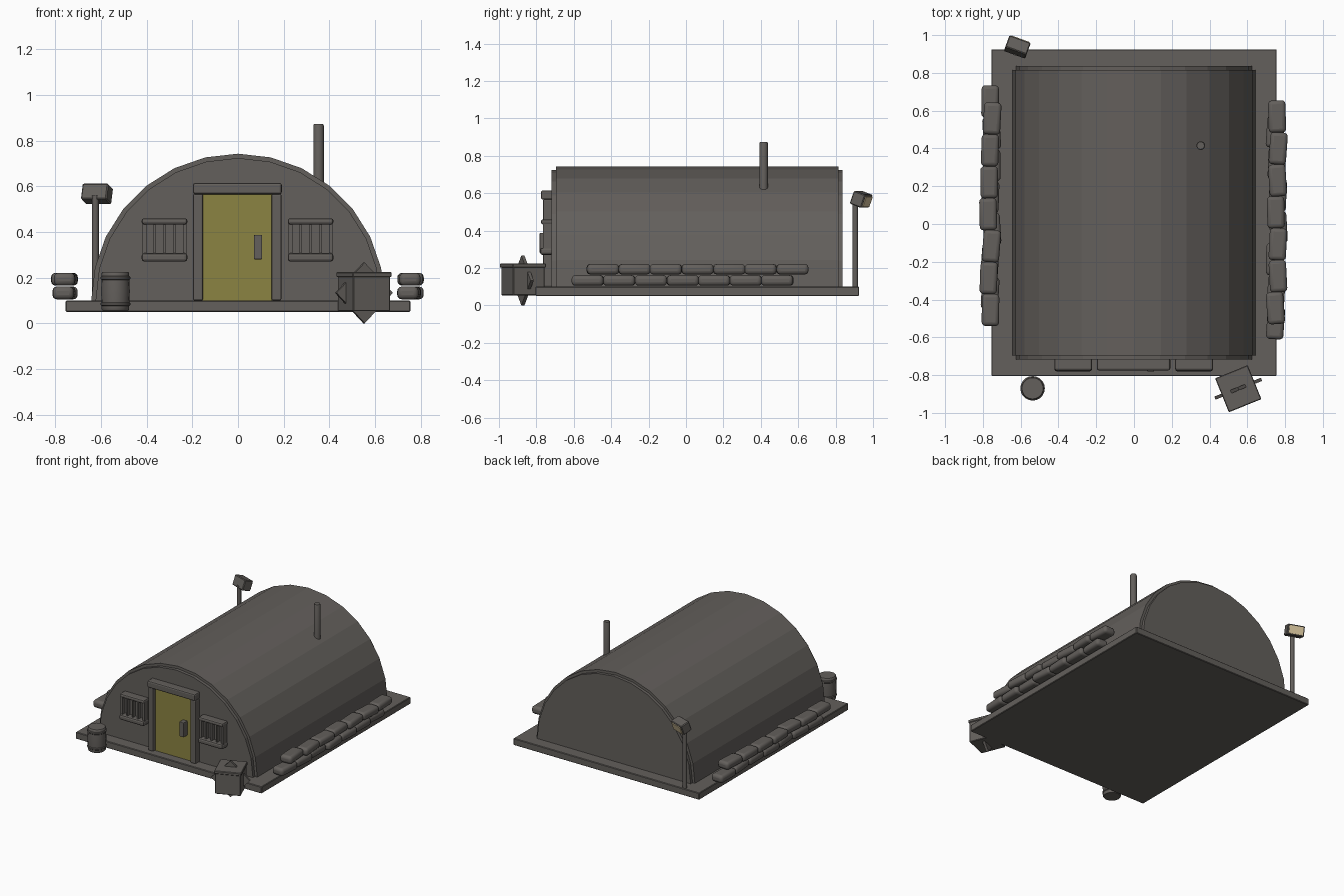
import bpy, bmesh, math, random
from mathutils import Matrix, Vector

if "Cube" in bpy.data.objects:
    bpy.data.objects.remove(bpy.data.objects["Cube"])
random.seed(4)
R = math.radians


def material(name, rgb):
    m = bpy.data.materials.new(name)
    m.diffuse_color = (*rgb, 1)
    m.use_nodes = True
    m.node_tree.nodes["Principled BSDF"].inputs["Base Color"].default_value = m.diffuse_color
    return m


GREY = material("warm grey", (0.125, 0.115, 0.106))
DOOR = material("olive yellow", (0.26, 0.23, 0.055))
LAMP = material("lamp cream", (0.66, 0.54, 0.33))


def finish(name, bm, mat, loc=(0, 0, 0), rot=(0, 0, 0), bevel=0, seg=2, smooth=False):
    bmesh.ops.recalc_face_normals(bm, faces=bm.faces)
    me = bpy.data.meshes.new(name)
    bm.to_mesh(me)
    bm.free()
    me.materials.append(mat)
    ob = bpy.data.objects.new(name, me)
    bpy.context.collection.objects.link(ob)
    ob.location, ob.rotation_euler = loc, rot
    if bevel:
        b = ob.modifiers.new("bevel", 'BEVEL')
        b.width, b.segments = bevel, seg
    if smooth:
        bpy.ops.object.select_all(action='DESELECT')
        ob.select_set(True)
        bpy.context.view_layer.objects.active = ob
        bpy.ops.object.shade_smooth_by_angle(angle=R(40))
    return ob


def box(name, size, loc, mat=GREY, rot=(0, 0, 0), bevel=0, seg=2, smooth=False):
    bm = bmesh.new()
    bmesh.ops.create_cube(bm, size=1)
    bmesh.ops.scale(bm, vec=size, verts=bm.verts)
    return finish(name, bm, mat, loc, rot, bevel, seg, smooth)


def span(name, x, y, z, **kw):
    """Box given by its (min, max) on each axis."""
    return box(name, [b - a for a, b in (x, y, z)], [(a + b) / 2 for a, b in (x, y, z)], **kw)


def prism(name, pts, y0, y1, **kw):
    """Extrude an xz outline from y0 to y1."""
    bm = bmesh.new()
    f = bm.faces.new([bm.verts.new((x, y0, z)) for x, z in pts])
    r = bmesh.ops.extrude_face_region(bm, geom=[f])
    bmesh.ops.translate(bm, vec=(0, y1 - y0, 0),
                        verts=[v for v in r["geom"] if isinstance(v, bmesh.types.BMVert)])
    return finish(name, bm, GREY, **kw)


def lathe(name, profile, loc, n):
    """Closed solid of revolution from (radius, z) points."""
    bm = bmesh.new()
    rings = [[bm.verts.new((r * math.cos(2 * math.pi * i / n), r * math.sin(2 * math.pi * i / n), z))
              for i in range(n)] for r, z in profile]
    for a, b in zip(rings, rings[1:]):
        for i in range(n):
            j = (i + 1) % n
            bm.faces.new((a[i], a[j], b[j], b[i]))
    bm.faces.new(rings[0])
    bm.faces.new(rings[-1])
    return finish(name, bm, GREY, loc, smooth=True)


def arch(radius):
    return [(radius * math.cos(math.pi * i / 14), 0.1 + radius * math.sin(math.pi * i / 14))
            for i in range(15)]


# Ground slab and arched hut
span("base_slab", (-0.755, 0.755), (-0.805, 0.925), (0.05, 0.1), bevel=0.004, seg=1)
prism("roof_shell", arch(0.643), -0.695, 0.815)
prism("end_walls", arch(0.624), -0.718, 0.837)

# Door with its frame
span("door", (-0.155, 0.148), (-0.74, -0.71), (0.1, 0.567), mat=DOOR)
for s, x in (("left", (-0.197, -0.153)), ("right", (0.147, 0.19))):
    span("door_post_" + s, x, (-0.765, -0.71), (0.1, 0.567), bevel=0.007)
span("door_lintel", (-0.197, 0.192), (-0.775, -0.71), (0.565, 0.615), bevel=0.01)
span("door_handle", (0.07, 0.106), (-0.782, -0.735), (0.28, 0.387), bevel=0.004)

# Barred windows
for s, cx in (("left", -0.322), ("right", 0.318)):
    span("window_pane_" + s, (cx - 0.09, cx + 0.09), (-0.735, -0.71), (0.29, 0.45))
    span("window_top_rail_" + s, (cx - 0.1, cx + 0.1), (-0.775, -0.71), (0.433, 0.46), bevel=0.01)
    span("window_sill_" + s, (cx - 0.1, cx + 0.1), (-0.78, -0.71), (0.27, 0.308), bevel=0.012)
    for i in range(5):
        x = cx - 0.088 + i * 0.044
        w = 0.008 if i in (0, 4) else 0.005
        span(f"window_bar_{s}_{i}", (x - w, x + w), (-0.765, -0.72), (0.3, 0.44))

# Stove pipe
lathe("stove_pipe", [(0.023, 0.58), (0.023, 0.865), (0.02, 0.873)], (0.353, 0.415, 0), 12)

# Sandbag walls: two staggered layers on each long side
for s, sx, lower, upper in (("right", 0.755, -0.61, -0.53), ("left", -0.762, -0.45, -0.54)):
    for layer, (y0, z) in enumerate(((lower, 0.133), (upper, 0.193))):
        for i in range(7):
            loc = (sx + random.uniform(-0.011, 0.011), y0 + 0.085 + i * 0.169, z)
            box(f"sandbag_{s}_{layer}_{i}", (0.092, 0.17, 0.056), loc,
                rot=(0, 0, R(random.uniform(-5, 5))), bevel=0.02, seg=3, smooth=True)

# Flood lamp on a post
lathe("lamp_post", [(0.015, 0.09), (0.015, 0.56)], (-0.625, 0.905, 0), 10)
tilt = (R(-20), 0, R(-20))
head = Vector((-0.618, 0.937, 0.567))
box("lamp_head", (0.12, 0.07, 0.074), head, rot=tilt, bevel=0.005, seg=1)
turn = Matrix.Rotation(R(-20), 3, 'Z') @ Matrix.Rotation(R(-20), 3, 'X')
box("lamp_glass", (0.1, 0.008, 0.056), head + turn @ Vector((0, 0.036, 0)), mat=LAMP, rot=tilt)

# Barrel with two hoops
lathe("barrel", [(0.056, 0.055), (0.06, 0.06), (0.06, 0.076), (0.065, 0.08), (0.065, 0.088),
                 (0.061, 0.092), (0.063, 0.14), (0.061, 0.19), (0.065, 0.194), (0.065, 0.203),
                 (0.06, 0.207), (0.06, 0.22), (0.056, 0.225)], (-0.537, -0.87, 0), 20)

# Crate with a lid and a thin diamond plate through it
spin = (0, 0, R(22))
box("crate", (0.175, 0.18, 0.16), (0.552, -0.872, 0.133), rot=spin, bevel=0.004, seg=1)
box("crate_lid", (0.186, 0.194, 0.022), (0.552, -0.872, 0.213), rot=spin, bevel=0.004, seg=1)
prism("crate_diamond_plate", [(-0.133, 0.133), (0, 0), (0.133, 0.133), (0, 0.266)],
      -0.009, 0.009, loc=(0.552, -0.872, 0), rot=spin)
